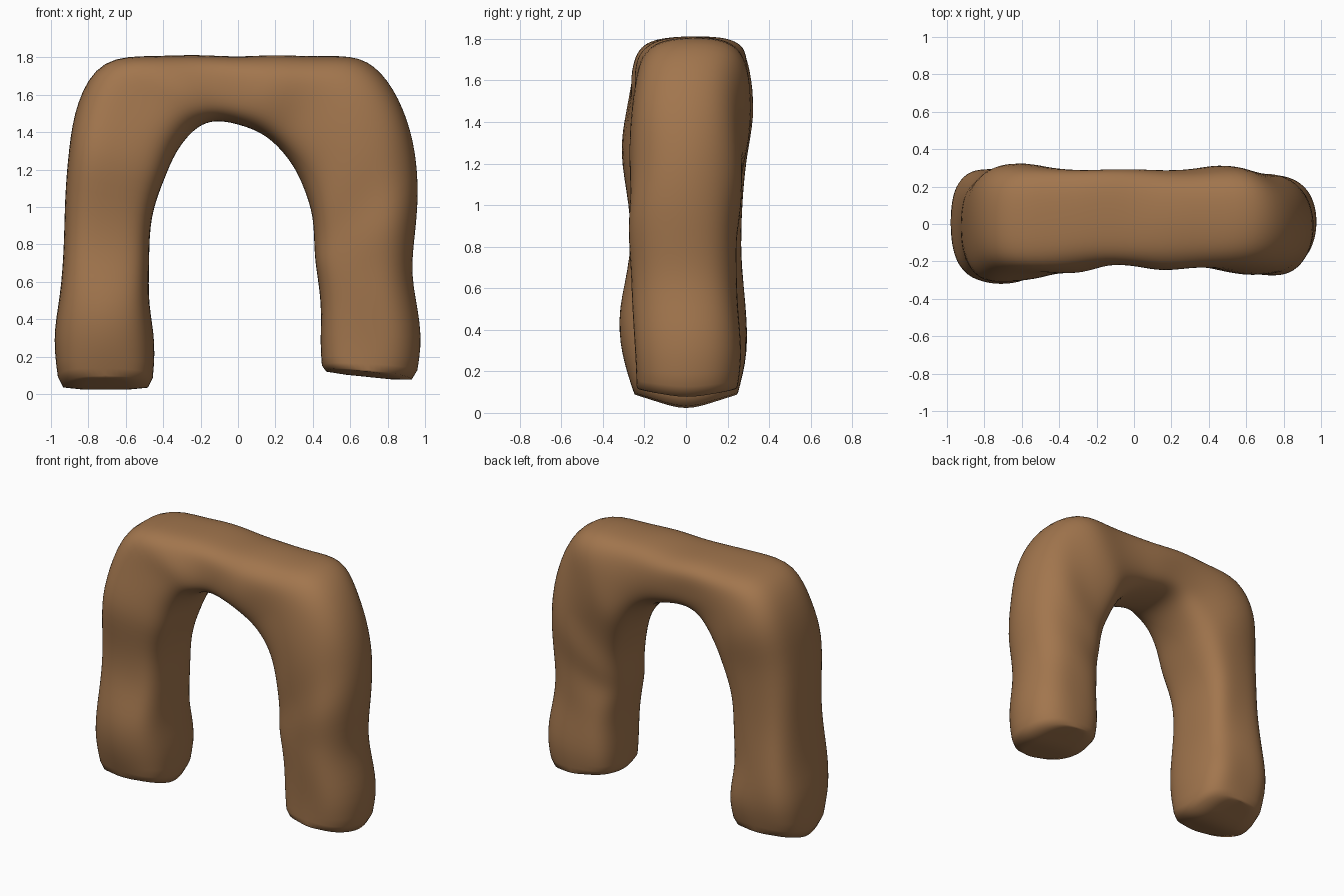
import bpy, bmesh, math
from mathutils import Vector, noise

if "Cube" in bpy.data.objects:
    bpy.data.objects.remove(bpy.data.objects["Cube"])

# Sections along the arch: outer x, outer z, inner x, inner z, front y, back y
SECTIONS = [
    (-.955, .03, -.46, .03, -.25, .25), (-1.0, .30, -.435, .27, -.30, .31),
    (-.95, .52, -.48, .48, -.32, .29), (-.93, .80, -.47, .70, -.27, .26),
    (-.93, 1.05, -.47, .95, -.28, .27), (-.91, 1.31, -.39, 1.16, -.33, .29),
    (-.87, 1.56, -.34, 1.29, -.29, .33), (-.74, 1.81, -.25, 1.40, -.27, .31),
    (-.45, 1.81, -.17, 1.45, -.26, .29), (-.22, 1.82, -.09, 1.46, -.22, .30),
    (0, 1.80, .01, 1.44, -.225, .295), (.20, 1.815, .13, 1.40, -.245, .295),
    (.42, 1.80, .23, 1.31, -.23, .29), (.66, 1.82, .31, 1.19, -.26, .32),
    (.81, 1.69, .36, 1.08, -.27, .29), (.91, 1.47, .40, .95, -.275, .27),
    (.96, 1.24, .40, .80, -.27, .27), (.97, 1.0, .41, .70, -.28, .25),
    (.93, .76, .43, .60, -.27, .25), (.93, .59, .445, .45, -.265, .26),
    (1.0, .31, .435, .26, -.26, .27), (.95, .06, .45, .11, -.24, .25),
]
N = 16


def spow(v, e):
    return math.copysign(abs(v) ** e, v)


bm = bmesh.new()
rings = []
last = len(SECTIONS) - 1
for i, (ox, oz, ix, iz, y0, y1) in enumerate(SECTIONS):
    outer, inner = Vector((ox, 0, oz)), Vector((ix, 0, iz))
    mid, half = (outer + inner) / 2, (outer - inner) / 2 * 1.01
    ring = []
    for k in range(N):
        t = 2 * math.pi * k / N
        c, s = math.cos(t), math.sin(t)
        # rounder on the right leg's outside, boxier elsewhere
        e = 0.85 if (c > 0 and ox > 0.7) else 0.68
        u, v = spow(c, e), spow(s, e)
        p = mid + half * u
        p.y = (y0 + y1) / 2 + (y1 - y0) / 2 * 1.01 * v
        # feet are wedge shaped underneath
        if i == 0:
            p.z += 0.08 * abs(v) - 0.02
        elif i == last:
            p.z += 0.035 * abs(v)
        else:
            # weathered lumps
            d = noise.noise(p * 4.0 + Vector((3.1, 7.7, 1.3))) * 0.04
            across = half.normalized() * u * 0.3 + Vector((0, v, 0))
            p += across * d
        ring.append(bm.verts.new(p))
    rings.append(ring)

# Skin between the sections
for a, b in zip(rings, rings[1:]):
    for k in range(N):
        n = (k + 1) % N
        bm.faces.new((a[k], a[n], b[n], b[k]))

# Undersides of the feet, in strips running left to right
crease = bm.edges.layers.float.new("crease_edge")
for ring in (rings[0], rings[-1]):
    for k in range(-4, 4):
        quad = [ring[k % N], ring[(k + 1) % N],
                ring[(N // 2 - k - 1) % N], ring[(N // 2 - k) % N]]
        bm.faces.new(list(dict.fromkeys(quad)))
    for k in range(N):
        edge = bm.edges.get((ring[k], ring[(k + 1) % N]))
        edge[crease] = 0.45

bmesh.ops.recalc_face_normals(bm, faces=bm.faces[:])
for f in bm.faces:
    f.smooth = True
mesh = bpy.data.meshes.new("rock_arch")
bm.to_mesh(mesh)
bm.free()
arch = bpy.data.objects.new("rock_arch", mesh)
bpy.context.collection.objects.link(arch)

# Soft worn surface
sub = arch.modifiers.new("smooth", 'SUBSURF')
sub.levels = sub.render_levels = 2

mat = bpy.data.materials.new("brown rock")
mat.diffuse_color = (0.36, 0.18, 0.075, 1)
mat.use_nodes = True
mat.node_tree.nodes["Principled BSDF"].inputs["Base Color"].default_value = mat.diffuse_color
mesh.materials.append(mat)
